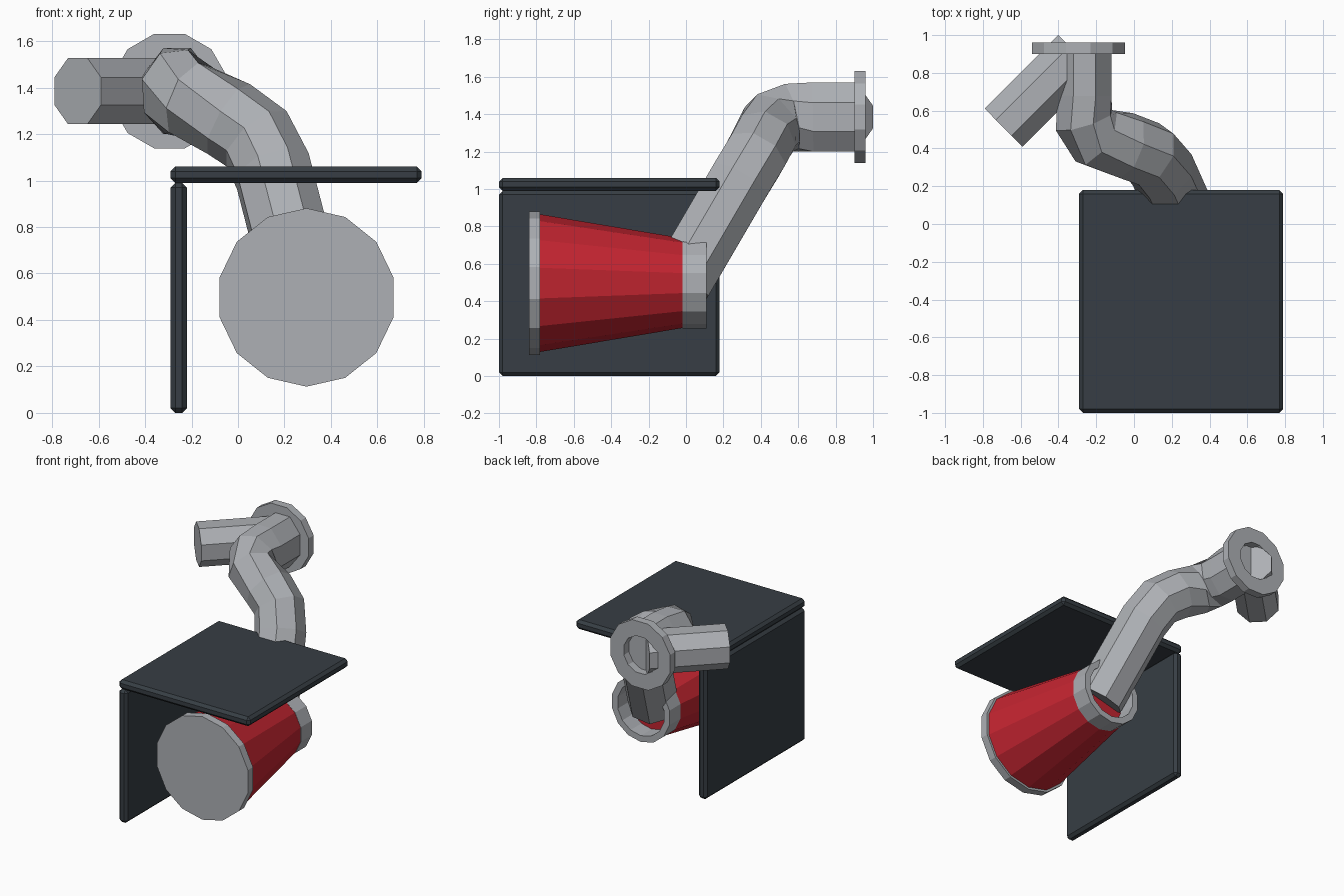
import bpy, bmesh, math
from mathutils import Vector, Matrix

if "Cube" in bpy.data.objects:
    bpy.data.objects.remove(bpy.data.objects["Cube"])


def material(name, rgb):
    m = bpy.data.materials.new(name)
    m.diffuse_color = (*rgb, 1)
    m.use_nodes = True
    m.node_tree.nodes["Principled BSDF"].inputs["Base Color"].default_value = m.diffuse_color
    return m


GREY = material("light grey", (0.42, 0.435, 0.46))
RED = material("red", (0.55, 0.018, 0.03))
DARK = material("dark slate", (0.038, 0.048, 0.058))


def finish(bm, name, mat):
    bmesh.ops.recalc_face_normals(bm, faces=bm.faces[:])
    me = bpy.data.meshes.new(name)
    bm.to_mesh(me)
    bm.free()
    me.materials.append(mat)
    ob = bpy.data.objects.new(name, me)
    bpy.context.collection.objects.link(ob)
    return ob


def skin(name, mat, rings, closed=False):
    """Join equal rings of points; cap the ends, or close into a hollow ring."""
    bm = bmesh.new()
    vs = [[bm.verts.new(p) for p in r] for r in rings]
    n = len(vs[0])
    pairs = list(zip(vs, vs[1:])) + ([(vs[-1], vs[0])] if closed else [])
    for a, b in pairs:
        for i in range(n):
            j = (i + 1) % n
            bm.faces.new((a[i], a[j], b[j], b[i]))
    if not closed:
        bm.faces.new(vs[0])
        bm.faces.new(vs[-1])
    return finish(bm, name, mat)


def turned(name, mat, profile, sides, x, z, phase=0.0, closed=False):
    """Turn (radius, y) points about an axis parallel to y."""
    rings = []
    for r, y in profile:
        angs = [phase + math.tau * i / sides for i in range(sides)]
        rings.append([Vector((x + r * math.sin(a), y, z + r * math.cos(a))) for a in angs])
    return skin(name, mat, rings, closed)


def plate(name, lo, hi):
    lo, hi = Vector(lo), Vector(hi)
    bm = bmesh.new()
    bmesh.ops.create_cube(bm, size=1)
    bmesh.ops.transform(bm, matrix=Matrix.Translation((lo + hi) / 2) @ Matrix.Diagonal((*(hi - lo), 1)), verts=bm.verts[:])
    bmesh.ops.bevel(bm, geom=bm.edges[:], offset=0.02, segments=1, affect='EDGES')
    finish(bm, name, DARK)


# Bracket plates
plate("top_plate", (-0.29, -1, 0.99), (0.79, 0.18, 1.06))
plate("side_plate", (-0.29, -1, 0), (-0.22, 0.18, 0.99))

# Red cone with front cover and open rear collar
CX, CZ = 0.295, 0.497
turned("front_cover", GREY, [(0.384, -0.84), (0.384, -0.78)], 14, CX, CZ)
turned("cone_body", RED, [(0.368, -0.78), (0.24, -0.018)], 14, CX, CZ)
turned("rear_collar", GREY, [(0.242, -0.02), (0.242, 0.11), (0.195, 0.11), (0.195, -0.02)],
       14, CX, CZ, closed=True)

# Bent pipe: octagon swept along a path, S-bend in a leaning plane, then straight back
path = [Vector(p) for p in (
    (0.29, -0.03, 0.5), (0.15, 0.285, 1.04), (0.08, 0.37, 1.18), (-0.04, 0.415, 1.265),
    (-0.2, 0.46, 1.345), (-0.265, 0.55, 1.382), (-0.262, 0.68, 1.385), (-0.262, 0.9, 1.385))]
lean, up = Vector((0, -0.866, 0.5)), Vector((0, 0, 1))
blend = [0, 0, 0, 0, 0.25, 0.6, 1, 1]
rings = []
for i, p in enumerate(path):
    a = (p - path[max(i - 1, 0)]).normalized()
    b = (path[min(i + 1, len(path) - 1)] - p).normalized()
    t = (a + b).normalized()
    ref = lean.lerp(up, blend[i])
    w = (ref - t * ref.dot(t)).normalized()
    u = t.cross(w)
    hu = 0.162 - 0.019 * blend[i]
    hw = 0.165 + 0.02 * blend[i]
    k = 1 / math.cos(math.pi / 8)
    angs = [math.pi / 8 + math.tau * j / 8 for j in range(8)]
    rings.append([p + u * (hu * k * math.cos(g)) + w * (hw * k * math.sin(g)) for g in angs])
skin("bent_pipe", GREY, rings)

# Pipe end flange
turned("end_flange", GREY, [(0.255, 0.90), (0.255, 0.96), (0.14, 0.96), (0.14, 0.90)],
       12, -0.295, 1.385, math.pi / 12, closed=True)

# Side branch running diagonally through the pipe end
branch = turned("branch_pipe", GREY, [(0.154, 0), (0.154, 0.552)], 8, 0, 0, math.pi / 8)
branch.data.transform(Matrix.Translation((-0.69, 0.51, 1.385)) @ Matrix.Rotation(-math.pi / 4, 4, 'Z'))
